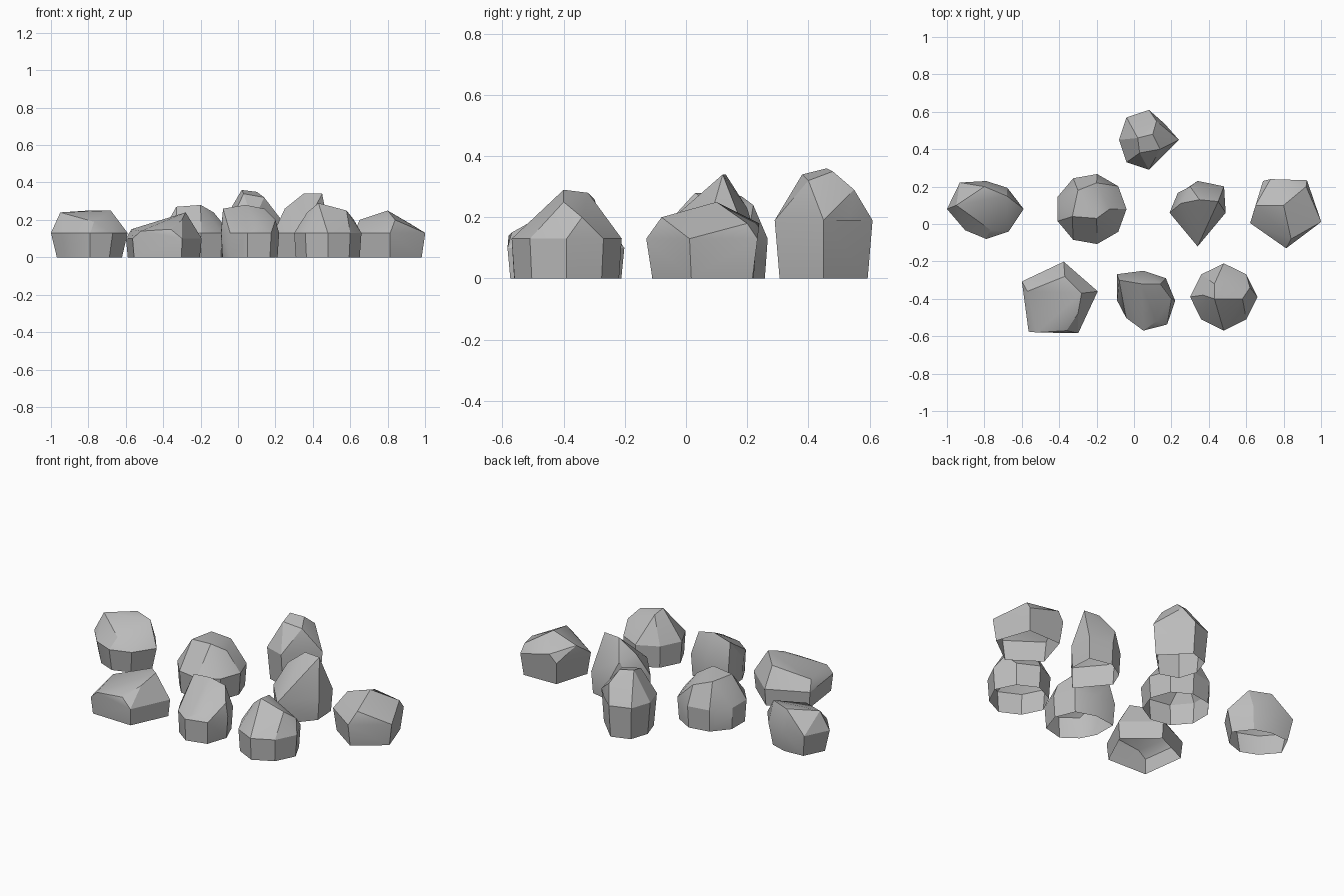
import bpy
import bmesh
import math
from mathutils import Vector

default_cube = bpy.data.objects.get("Cube")
if default_cube:
    bpy.data.objects.remove(default_cube, do_unlink=True)

# One plain stone colour
stone = bpy.data.materials.new("grey_stone")
stone.use_nodes = True
grey = .5
stone_colour = (grey, grey, grey, 1)
stone.diffuse_color = stone_colour
stone_shader = stone.node_tree.nodes["Principled BSDF"]
stone_shader.inputs["Base Color"].default_value = stone_colour


def ring(centre, radii, height, turn, scale):
    """Corners at equal angles around a centre, one for each radius."""
    corners = []
    for index, radius in enumerate(radii):
        angle = math.radians(turn) + math.tau * index / len(radii)
        reach = radius * scale
        corners.append(Vector((centre[0] + reach * math.cos(angle),
                               centre[1] + reach * math.sin(angle), height)))
    return corners


def remove_underside(mesh_builder):
    """Leave the foot of the rock open."""
    underside = [face for face in mesh_builder.faces
                 if all(vert.co.z < .001 for vert in face.verts)]
    bmesh.ops.delete(mesh_builder, geom=underside, context="FACES")


def rock(name, centre, radii, crown, rim_height=.13, turn=0, taper=.95):
    """Faceted boulder: a widest rim, crown corners above it, a narrower foot."""
    points = ring(centre, radii, rim_height, turn, scale=1)
    points += ring(centre, radii, height=0, turn=turn, scale=taper)
    points += [Vector(corner) for corner in crown]

    mesh_builder = bmesh.new()
    for point in points:
        mesh_builder.verts.new(point)
    hull = bmesh.ops.convex_hull(mesh_builder, input=mesh_builder.verts[:])
    leftovers = set(hull["geom_interior"]) | set(hull["geom_unused"])
    loose = [item for item in leftovers if isinstance(item, bmesh.types.BMVert)]
    bmesh.ops.delete(mesh_builder, geom=loose, context="VERTS")
    bmesh.ops.recalc_face_normals(mesh_builder, faces=mesh_builder.faces[:])
    remove_underside(mesh_builder)

    # Merge nearly flat neighbours into broad facets
    bmesh.ops.dissolve_limit(mesh_builder, angle_limit=math.radians(7),
                             verts=mesh_builder.verts[:],
                             edges=mesh_builder.edges[:])

    mesh = bpy.data.meshes.new(name)
    mesh_builder.to_mesh(mesh)
    mesh_builder.free()
    mesh.materials.append(stone)
    boulder = bpy.data.objects.new(name, mesh)
    bpy.context.collection.objects.link(boulder)
    bpy.ops.object.select_all(action="DESELECT")
    boulder.select_set(True)
    bpy.context.view_layer.objects.active = boulder
    bpy.ops.object.shade_smooth_by_angle(angle=math.radians(28))


# Single rock at the back
rock("back_rock", centre=(.08, .45), rim_height=.19, taper=.9,
     radii=[.16, .12, .16, .17, .16, .17, .16, .12],
     crown=[(.02, .46, .36), (.1, .48, .35), (.14, .4, .32),
            (.03, .38, .34), (.12, .55, .29)])

# Middle row, from the right side to the left
rock("middle_far_right_rock", centre=(-.79, .08), taper=.85,
     radii=[.2, .16, .15, .2, .21, .16, .16, .17],
     crown=[(-.95, .1, .24), (-.8, .2, .25), (-.68, .15, .25),
            (-.77, -.03, .19)])

rock("middle_right_rock", centre=(-.23, .08), radii=[.19] * 9,
     crown=[(-.3, .18, .27), (-.2, .22, .24), (-.33, .04, .27),
            (-.2, .03, .28), (-.13, .08, .24)])

rock("middle_left_rock", centre=(.34, .06),
     radii=[.15, .2, .17, .15, .15, .12, .18, .1],
     crown=[(.25, .11, .26), (.35, .13, .34), (.45, .12, .34),
            (.33, -.06, .17), (.3, .2, .23)])

rock("middle_far_left_rock", centre=(.81, .07), turn=-17, taper=.9,
     radii=[.2] * 5,
     crown=[(.65, .1, .2), (.8, .1, .25), (.73, .24, .18),
            (.92, .2, .18), (.84, -.08, .2)])

# Front row, from the right side to the left
rock("front_right_rock", centre=(-.4, -.4), rim_height=.1, turn=11,
     radii=[.21, .2, .22, .24, .21],
     crown=[(-.57, -.36, .15), (-.37, -.28, .21), (-.28, -.37, .24),
            (-.3, -.48, .2), (-.36, -.57, .15), (-.52, -.58, .14)])

rock("front_middle_rock", centre=(.05, -.41),
     radii=[.17, .17, .16, .2, .14, .13, .16, .18],
     crown=[(-.08, -.3, .26), (.04, -.32, .28), (.14, -.32, .26),
            (.2, -.4, .2), (.12, -.52, .17)])

rock("front_left_rock", centre=(.48, -.39), radii=[.18, .17] * 4,
     crown=[(.37, -.38, .24), (.43, -.32, .28), (.43, -.4, .29),
            (.58, -.4, .25), (.62, -.34, .2)])
